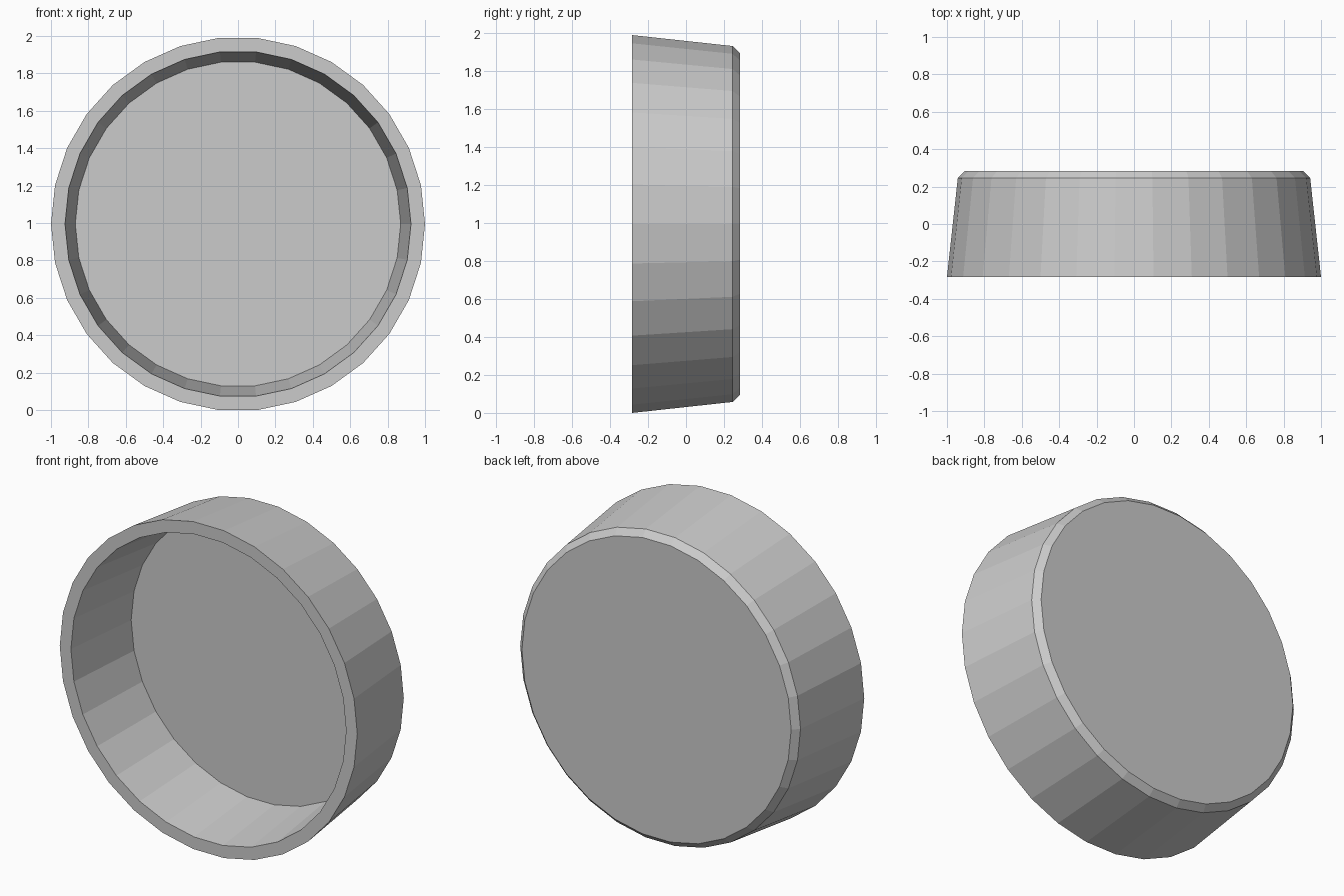
import bpy, bmesh, math

if "Cube" in bpy.data.objects:
    bpy.data.objects.remove(bpy.data.objects["Cube"])

SIDES = 30
CENTRE_Z = math.cos(math.pi / SIDES)  # rests on a flat facet

# Profile (radius, y): floor inside, inner wall, rim, outer wall, chamfer, back
profile = [(0.87, 0.217), (0.925, -0.283), (1.0, -0.283),
           (0.942, 0.246), (0.905, 0.283)]

bm = bmesh.new()
rings = []
for r, y in profile:
    ring = []
    for i in range(SIDES):
        a = 2 * math.pi * i / SIDES
        ring.append(bm.verts.new((r * math.cos(a), y, CENTRE_Z + r * math.sin(a))))
    rings.append(ring)

# Walls between neighbouring rings
for a, b in zip(rings, rings[1:]):
    for i in range(SIDES):
        j = (i + 1) % SIDES
        bm.faces.new((a[i], a[j], b[j], b[i]))

# Flat inner floor and back
bm.faces.new(rings[0])
bm.faces.new(rings[-1])
bmesh.ops.recalc_face_normals(bm, faces=bm.faces)

mesh = bpy.data.meshes.new("round_cap")
bm.to_mesh(mesh)
bm.free()
cap = bpy.data.objects.new("round_cap", mesh)
bpy.context.collection.objects.link(cap)
